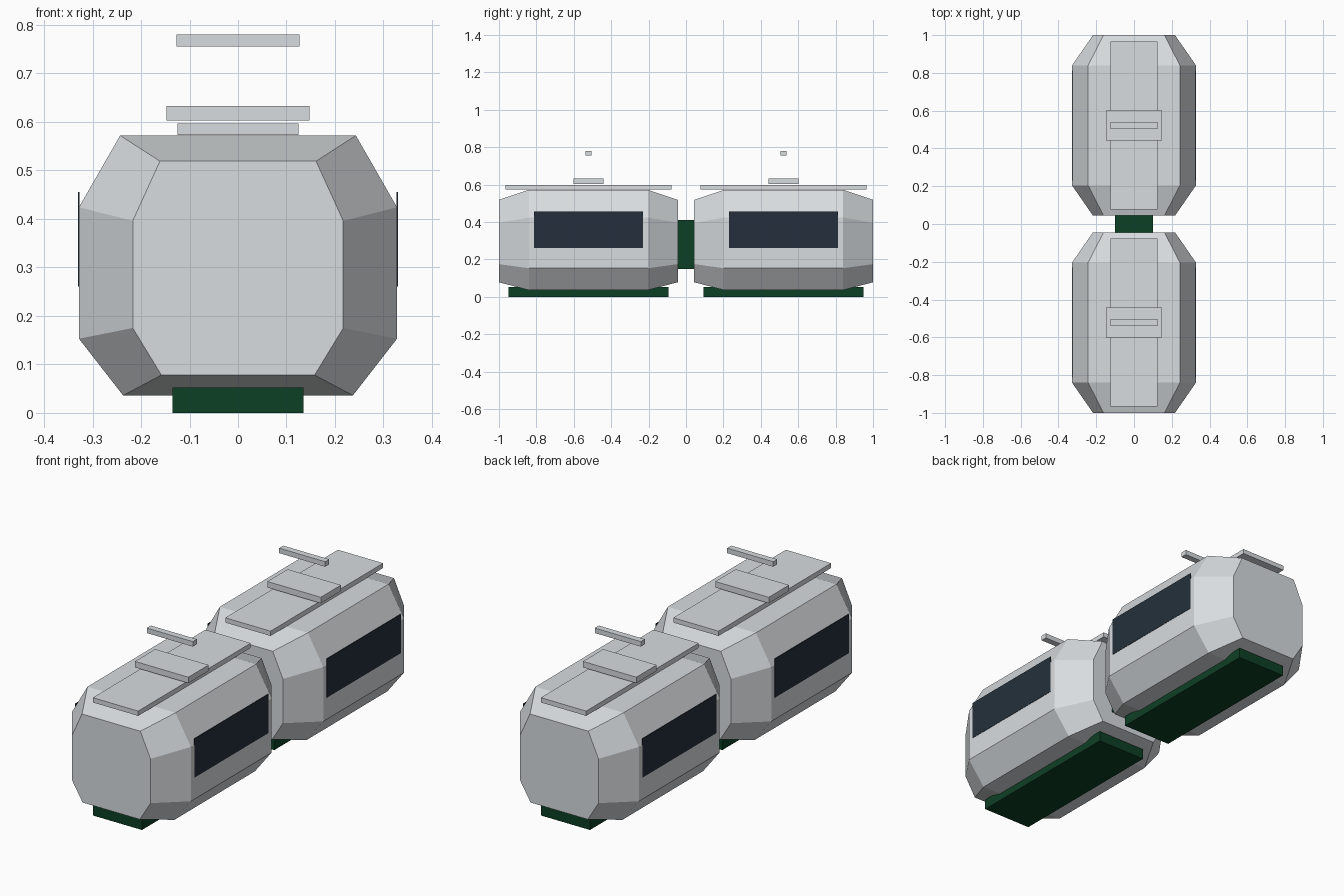
import bpy
import bmesh

default = bpy.data.objects.get("Cube")
if default:
    bpy.data.objects.remove(default, do_unlink=True)


def make_material(name, rgb):
    mat = bpy.data.materials.new(name)
    mat.use_nodes = True
    color = (*rgb, 1)
    mat.diffuse_color = color
    mat.node_tree.nodes["Principled BSDF"].inputs["Base Color"].default_value = color
    return mat


SHELL = make_material("pale grey shell", (0.69, 0.72, 0.74))
GREEN = make_material("dark green", (0.004, 0.05, 0.018))
GLASS = make_material("dark window", (0.018, 0.03, 0.045))


def add_object(name, bm, mat):
    bmesh.ops.recalc_face_normals(bm, faces=bm.faces)
    mesh = bpy.data.meshes.new(name)
    bm.to_mesh(mesh)
    bm.free()
    mesh.materials.append(mat)
    obj = bpy.data.objects.new(name, mesh)
    bpy.context.collection.objects.link(obj)
    return obj


def box(name, center, size, mat):
    bm = bmesh.new()
    bmesh.ops.create_cube(bm, size=1)
    bmesh.ops.scale(bm, vec=size, verts=bm.verts)
    bmesh.ops.translate(bm, vec=center, verts=bm.verts)
    return add_object(name, bm, mat)


# Half outlines (x, z), mirrored to make octagonal sections
END = [(0.158, 0.078), (0.217, 0.175), (0.217, 0.396), (0.161, 0.519)]
MIDDLE = [(0.237, 0.036), (0.328, 0.153), (0.328, 0.424), (0.243, 0.572)]


def car_body(name, cy):
    bm = bmesh.new()
    rings = []
    for y, half in ((-0.478, END), (-0.318, MIDDLE), (0.318, MIDDLE), (0.478, END)):
        outline = half + [(-x, z) for x, z in reversed(half)]
        rings.append([bm.verts.new((x, cy + y, z)) for x, z in outline])
    for a, b in zip(rings, rings[1:]):
        for i in range(len(a)):
            j = (i + 1) % len(a)
            bm.faces.new((a[i], a[j], b[j], b[i]))
    bm.faces.new(rings[0])
    bm.faces.new(rings[-1])
    add_object(name, bm, SHELL)


# Two matching cars
for label, cy in (("front", -0.522), ("rear", 0.522)):
    car_body(label + "_car_body", cy)
    box(label + "_underframe", (0, cy, 0.026), (0.27, 0.856, 0.052), GREEN)
    box(label + "_roof_panel", (0, cy, 0.585), (0.25, 0.888, 0.024), SHELL)
    box(label + "_roof_unit", (0, cy, 0.618), (0.295, 0.16, 0.03), SHELL)
    box(label + "_collector_bar", (0, cy, 0.768), (0.254, 0.032, 0.025), SHELL)
    for side, sx in (("left", 1), ("right", -1)):
        box(f"{label}_{side}_window", (sx * 0.328, cy, 0.358),
            (0.003, 0.582, 0.194), GLASS)

# Gangway joining the cars
box("gangway", (0, 0, 0.281), (0.2, 0.1, 0.262), GREEN)
